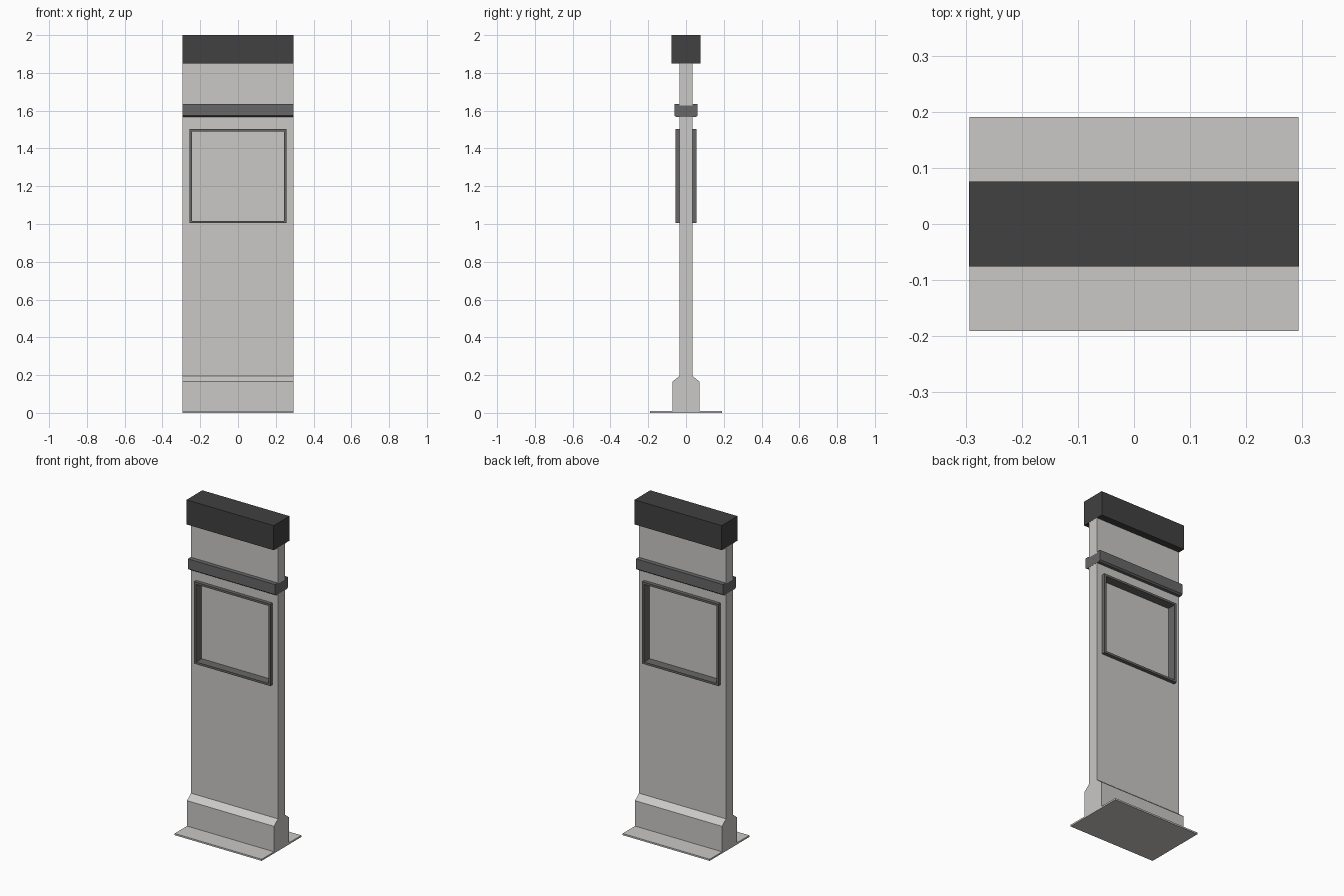
import bpy, bmesh

if "Cube" in bpy.data.objects:
    bpy.data.objects.remove(bpy.data.objects["Cube"])

W = 0.2935  # half width


def material(name, rgb):
    m = bpy.data.materials.new(name)
    m.diffuse_color = (*rgb, 1)
    m.use_nodes = True
    m.node_tree.nodes["Principled BSDF"].inputs["Base Color"].default_value = m.diffuse_color
    return m


light = material("light_grey", (0.59, 0.58, 0.565))
mid = material("mid_grey", (0.135, 0.135, 0.135))
dark = material("charcoal", (0.052, 0.052, 0.052))


def finish(name, bm, mat):
    bmesh.ops.recalc_face_normals(bm, faces=bm.faces)
    me = bpy.data.meshes.new(name)
    bm.to_mesh(me)
    bm.free()
    me.materials.append(mat)
    ob = bpy.data.objects.new(name, me)
    bpy.context.collection.objects.link(ob)
    return ob


def extrude(name, half, mat, hx):
    """Mirror a half profile of (y, z) points about y=0 and sweep it along x."""
    bm = bmesh.new()
    pts = half + [(-y, z) for y, z in reversed(half)]
    f = bm.faces.new([bm.verts.new((-hx, y, z)) for y, z in pts])
    r = bmesh.ops.extrude_face_region(bm, geom=[f])
    verts = [v for v in r["geom"] if isinstance(v, bmesh.types.BMVert)]
    bmesh.ops.translate(bm, verts=verts, vec=(2 * hx, 0, 0))
    return finish(name, bm, mat)


def box(name, hx, hy, z0, z1, mat):
    return extrude(name, [(hy, z0), (hy, z1)], mat, hx)


def cut(ob, cutter):
    mod = ob.modifiers.new("opening", "BOOLEAN")
    mod.operation = "DIFFERENCE"
    mod.solver = "EXACT"
    mod.object = cutter
    bpy.context.view_layer.objects.active = ob
    bpy.ops.object.modifier_apply(modifier=mod.name)
    bpy.data.objects.remove(cutter)


# Ground plate and slab with flared foot
box("ground_plate", W, 0.191, 0, 0.01, light)
slab = extrude("slab", [(0.072, 0.005), (0.072, 0.165), (0.034, 0.196), (0.034, 1.86)], light, W)

# Display opening: through-frame with a thin pane set at mid depth
FX, Z0, Z1, T = 0.257, 1.004, 1.503, 0.013
cut(slab, box("opening", FX - T / 2, 0.2, Z0 + T / 2, Z1 - T / 2, light))
frame = box("display_frame", FX, 0.056, Z0, Z1, mid)
cut(frame, box("opening", FX - T, 0.2, Z0 + T, Z1 - T, mid))
box("display_pane", FX - T / 2, 0.002, Z0 + T / 2, Z1 - T / 2, light)

# Band around the slab, bevelled below and lower over the slab edge
extrude("band", [(0.034, 1.566), (0.052, 1.566), (0.062, 1.574), (0.062, 1.635),
                 (0.036, 1.635), (0.034, 1.628)], mid, W + 0.0007)

# Top cap
box("top_cap", W + 0.0005, 0.076, 1.85, 2.0, dark)
